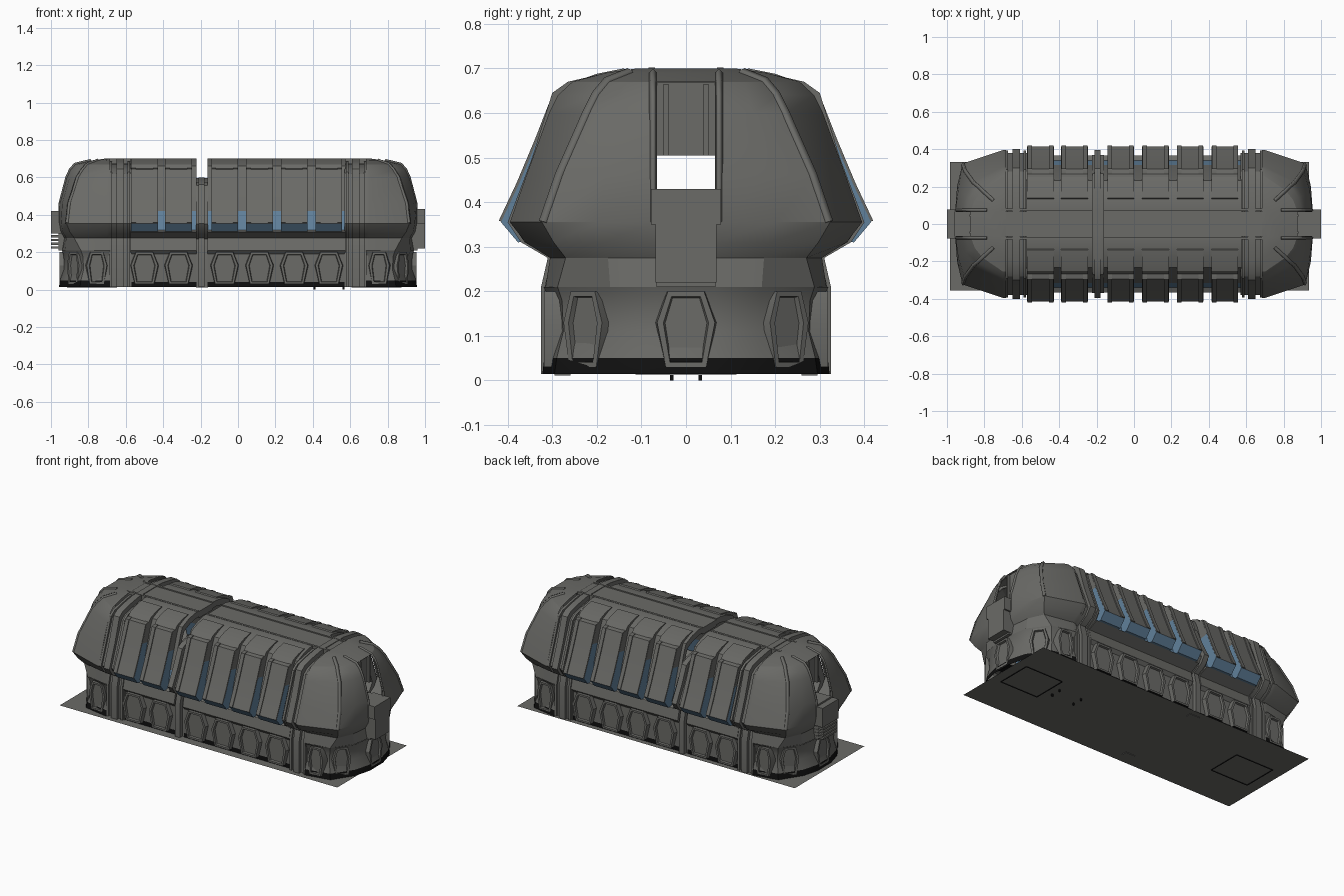
import bpy, bmesh, math
from mathutils import Matrix, Vector

if "Cube" in bpy.data.objects:
    bpy.data.objects.remove(bpy.data.objects["Cube"])

def mat(name, col):
    m = bpy.data.materials.new(name)
    m.diffuse_color = (*col, 1)
    m.use_nodes = True
    m.node_tree.nodes["Principled BSDF"].inputs["Base Color"].default_value = m.diffuse_color
    return m

MATS = [mat("hull grey", (0.145, 0.145, 0.135)),
        mat("window blue", (0.12, 0.22, 0.33)),
        mat("soot black", (0.005, 0.005, 0.005))]
GREY, BLUE, BLACK = 0, 1, 2

def finish(name, bm, rule=None, angle=30, fix=True):
    if fix:
        bmesh.ops.recalc_face_normals(bm, faces=bm.faces)
    me = bpy.data.meshes.new(name)
    for m in MATS:
        me.materials.append(m)
    if rule:
        bm.normal_update()
        for f in bm.faces:
            f.material_index = rule(f.calc_center_median(), f.normal)
    bm.to_mesh(me)
    bm.free()
    ob = bpy.data.objects.new(name, me)
    bpy.context.collection.objects.link(ob)
    bpy.ops.object.select_all(action='DESELECT')
    ob.select_set(True)
    bpy.context.view_layer.objects.active = ob
    bpy.ops.object.shade_smooth_by_angle(angle=math.radians(angle))
    return ob

def box(name, lo, hi, m=GREY):
    bm = bmesh.new()
    bmesh.ops.create_cube(bm, size=1)
    for v in bm.verts:
        v.co = [(l + h) / 2 + c * (h - l) for l, h, c in zip(lo, hi, v.co)]
    return finish(name, bm, lambda c, n: m)

def end_box(name, s, x0, x1, w, z0, z1):
    a, b = sorted((s * x0, s * x1))
    return box(name, (a, -w, z0), (b, w, z1))

def band(name, outer, inner, x0, x1, rule=None):
    """Thick strip following a y-z profile, running from x0 to x1."""
    bm = bmesh.new()
    rows = [[bm.verts.new((x, y, z)) for y, z in prof]
            for x, prof in ((x0, outer), (x1, outer), (x1, inner), (x0, inner))]
    n = len(outer)
    for i in range(n - 1):
        for a in range(4):
            b = (a + 1) % 4
            bm.faces.new((rows[a][i], rows[a][i + 1], rows[b][i + 1], rows[b][i]))
    for i in (0, n - 1):
        bm.faces.new([r[i] for r in rows])
    return finish(name, bm, rule)

def full(half):
    return half + [(-y, z) for y, z in reversed(half)]

def arch(name, half, x0, x1, rule=None, k=0.88):
    inner = [(y * k, 0.25 + (z - 0.25) * 0.92 if z > 0.25 else z) for y, z in half]
    return band(name, full(half), full(inner), x0, x1, rule)

# Main hull, in two lengths, with glazing low on the walls
def hull_rule(c, n):
    if c.z < 0.045:
        return BLACK
    return BLUE if 0.325 < c.z < 0.42 and abs(c.y) > 0.3 else GREY

HULL = [(0.30, 0.015), (0.30, 0.042), (0.297, 0.19), (0.315, 0.21), (0.30, 0.275),
        (0.365, 0.307), (0.34, 0.318), (0.316, 0.42), (0.29, 0.50), (0.25, 0.62), (0.232, 0.66),
        (0.17, 0.687), (0.11, 0.70), (0.075, 0.70), (0.07, 0.69)]
for x0, x1 in ((-0.575, -0.222), (-0.163, 0.575)):
    arch("hull_section", HULL, x0, x1, hull_rule, 0.93)

# Low joint bands and raised ribs
RIB = [(0.325, 0.015), (0.325, 0.21), (0.31, 0.275), (0.37, 0.31), (0.40, 0.355), (0.345, 0.50),
       (0.30, 0.645), (0.265, 0.67), (0.20, 0.685), (0.11, 0.70), (0.07, 0.70)]
JOINT = [(y - 0.02, z if z < 0.6 else z - 0.027) for y, z in RIB]
for s in (-1, 1):
    arch("joint_band", JOINT, s * 0.57, s * 0.695)
    arch("rib", RIB, s * 0.61, s * 0.65)
    for x in (0.585, 0.68):
        arch("thin_rib", [(y - 0.008, z if z < 0.6 else z - 0.015) for y, z in RIB],
             s * (x - 0.007), s * (x + 0.007))
WAIST = [(y, z if z < 0.4 else 0.355 + (z - 0.355) * 0.71) for y, z in RIB]
arch("waist_rib", [(y - 0.004, z) for y, z in WAIST], -0.21, -0.178)
arch("waist_joint", [(y - 0.03, z - 0.004) for y, z in WAIST], -0.225, -0.16)

# Side panels over the glazing, with a buttress below each
P_OUT = [(0.377, 0.310), (0.415, 0.355), (0.375, 0.44), (0.333, 0.54), (0.293, 0.643),
         (0.268, 0.648), (0.25, 0.67), (0.20, 0.688), (0.14, 0.70)]
P_IN = [(0.345, 0.311), (0.338, 0.33), (0.31, 0.42), (0.278, 0.53), (0.25, 0.61),
        (0.235, 0.63), (0.22, 0.65), (0.18, 0.67), (0.13, 0.69)]

def panel_rule(c, n):
    low = c.z < 0.36 and n.z < -0.2
    return BLUE if low or (abs(n.x) > 0.7 and c.z < 0.5) else GREY

def buttress(x, y, turn, w=1.0, depth=0.027):
    """Six-sided frame with a sunken centre, facing -y before turning."""
    outline = [(-0.045, 0.2), (0.045, 0.2), (0.072, 0.13), (0.05, 0.03), (-0.05, 0.03), (-0.072, 0.13)]
    bm = bmesh.new()
    back = [bm.verts.new((px * w * 1.12, 0.03, pz)) for px, pz in outline]
    front = [bm.verts.new((px * w, -depth, pz)) for px, pz in outline]
    for i in range(6):
        j = (i + 1) % 6
        bm.faces.new((back[i], back[j], front[j], front[i]))
    face = bm.faces.new(front)
    bmesh.ops.recalc_face_normals(bm, faces=bm.faces)
    bmesh.ops.inset_region(bm, faces=[face], thickness=0.014, depth=0)
    bmesh.ops.inset_region(bm, faces=[face], thickness=0.004, depth=-0.012)
    bm.transform(Matrix.Translation((x, y, 0)) @ Matrix.Rotation(turn, 4, 'Z'))
    finish("buttress", bm, lambda c, n: BLACK if c.z < 0.035 else GREY, fix=False)

for cx in (-0.50, -0.318, -0.072, 0.115, 0.30, 0.486):
    for s in (-1, 1):
        band("side_panel", [(s * y, z) for y, z in P_OUT], [(s * y, z) for y, z in P_IN],
             cx - 0.071, cx + 0.071, panel_rule)
        # raised edge strips on the panel
        for e in (-1, 1):
            a = cx + e * 0.058
            band("panel_edge", [(s * (y + 0.005), z + 0.003) for y, z in P_OUT[1:6]],
                 [(s * (y - 0.01), z) for y, z in P_OUT[1:6]], a - 0.012, a + 0.012)
        buttress(cx, s * 0.298, 0 if s < 0 else math.pi)

# Roof spine with edge rails
for x0, x1 in ((-0.71, -0.222), (-0.163, 0.69)):
    box("roof_spine", (x0, -0.068, 0.67), (x1, 0.068, 0.696))
    for s in (-1, 1):
        box("spine_rail", (x0, s * 0.077 - 0.007, 0.675), (x1, s * 0.077 + 0.007, 0.702))

# Rounded end caps: z, half width, corner x/y, mid x/y, end x
CAP = [(0.21, 0.315, 0.84, 0.288, 0.922, 0.17, 0.94),
       (0.275, 0.305, 0.875, 0.27, 0.918, 0.175, 0.928),
       (0.31, 0.36, 0.90, 0.297, 0.937, 0.19, 0.948),
       (0.355, 0.395, 0.917, 0.323, 0.946, 0.20, 0.956),
       (0.46, 0.358, 0.905, 0.287, 0.94, 0.18, 0.955),
       (0.60, 0.307, 0.86, 0.225, 0.90, 0.15, 0.918),
       (0.64, 0.287, 0.835, 0.205, 0.88, 0.14, 0.90),
       (0.67, 0.255, 0.81, 0.18, 0.85, 0.13, 0.875),
       (0.69, 0.18, 0.755, 0.13, 0.775, 0.10, 0.79),
       (0.70, 0.11, 0.70, 0.09, 0.71, 0.08, 0.715)]
FOOT = [(0.015, 0.322, 0.845, 0.295, 0.93, 0.165, 0.957),
        (0.05, 0.318, 0.84, 0.29, 0.925, 0.165, 0.952),
        (0.11, 0.298, 0.825, 0.275, 0.905, 0.165, 0.93),
        (0.18, 0.303, 0.83, 0.278, 0.91, 0.165, 0.932),
        (0.21, 0.32, 0.84, 0.288, 0.925, 0.17, 0.942)]

def cap(name, levels, s, slit):
    bm = bmesh.new()
    rows = []
    for z, w, cx, cy, dx, dy, ex in levels:
        half = [(0.685, w), (min(0.70, cx - 0.01), w), (cx, cy), (dx, dy), (ex, 0.066)]
        ring = half + [(x, -y) for x, y in reversed(half)]
        rows.append([bm.verts.new((s * x, y, z)) for x, y in ring])
    for a, b, lv in zip(rows, rows[1:], levels):
        for i in range(9):
            if slit and i == 4 and 0.35 < lv[0] < 0.66:
                continue
            q = (a[i], a[i + 1], b[i + 1], b[i])
            bm.faces.new(q if s < 0 else q[::-1])
    if slit:
        bm.faces.new(rows[-1] if s < 0 else rows[-1][::-1])
    finish(name, bm, lambda c, n: BLACK if c.z < 0.045 else GREY, 25, fix=False)

def bar(name, pts, r):
    cu = bpy.data.curves.new(name, 'CURVE')
    cu.dimensions = '3D'
    cu.bevel_depth, cu.bevel_resolution = r, 0
    cu.use_fill_caps = True
    sp = cu.splines.new('POLY')
    sp.points.add(len(pts) - 1)
    for p, co in zip(sp.points, pts):
        p.co = (*co, 1)
    cu.materials.append(MATS[GREY])
    bpy.context.collection.objects.link(bpy.data.objects.new(name, cu))

for s in (-1, 1):
    cap("end_cap", CAP, s, True)
    cap("end_foot", FOOT, s, False)
    for t in (-1, 1):
        bar("corner_bar", [(s * (l[2] - 0.004), t * (l[3] - 0.004), l[0]) for l in CAP[3:9]], 0.012)
        bar("slit_frame", [(s * (l[6] - 0.004), t * 0.074, l[0]) for l in CAP[3:9]], 0.009)
        buttress(s * 0.755, t * 0.306, 0 if t < 0 else math.pi, 0.75, 0.012)
        buttress(s * 0.870, t * 0.222, math.atan2(t * 0.09, s * 0.12) + math.pi / 2, 0.75, 0.016)
        xs = sorted((s * 0.85, s * 0.88))
        box("slit_rail", (xs[0], t * 0.045 - 0.006, 0.505), (xs[1], t * 0.045 + 0.006, 0.665))
    buttress(s * 0.93, 0, s * math.pi / 2, 0.9, 0.025)
    # Slit filler above the opening, and the vent block below it
    end_box("slit_filler", s, 0.80, 0.865, 0.067, 0.505, 0.668)
    end_box("vent_core", s, 0.86, 0.96, 0.066, 0.21, 0.43)
    if s > 0:
        end_box("vent_head", s, 0.88, 1.0, 0.078, 0.35, 0.43)
        end_box("vent_block", s, 0.90, 1.0, 0.068, 0.22, 0.35)
    else:
        end_box("vent_head", s, 0.88, 1.0, 0.078, 0.30, 0.42)
        for i in range(4):
            end_box("vent_slat", s, 0.90, 1.0, 0.068, 0.22 + i * 0.02, 0.232 + i * 0.02)

# Ground plate with underside hatch outlines and pins
bm = bmesh.new()
bm.faces.new([bm.verts.new((x, y, 0.0145)) for x, y in
              ((-0.985, -0.355), (0.935, -0.355), (0.935, 0.332), (-0.985, 0.332))])
finish("ground_plate", bm, fix=False)
for cx in (-0.78, 0.74):
    for s in (-1, 1):
        box("hatch_line", (cx - 0.13, s * 0.11 - 0.003, 0.012), (cx + 0.13, s * 0.11 + 0.003, 0.014), BLACK)
        box("hatch_line", (cx + s * 0.13 - 0.003, -0.11, 0.012), (cx + s * 0.13 + 0.003, 0.11, 0.014), BLACK)
for x in (0.41, 0.565):
    for y in (-0.032, 0.032):
        box("pin", (x - 0.005, y - 0.004, 0), (x + 0.005, y + 0.004, 0.014), BLACK)
